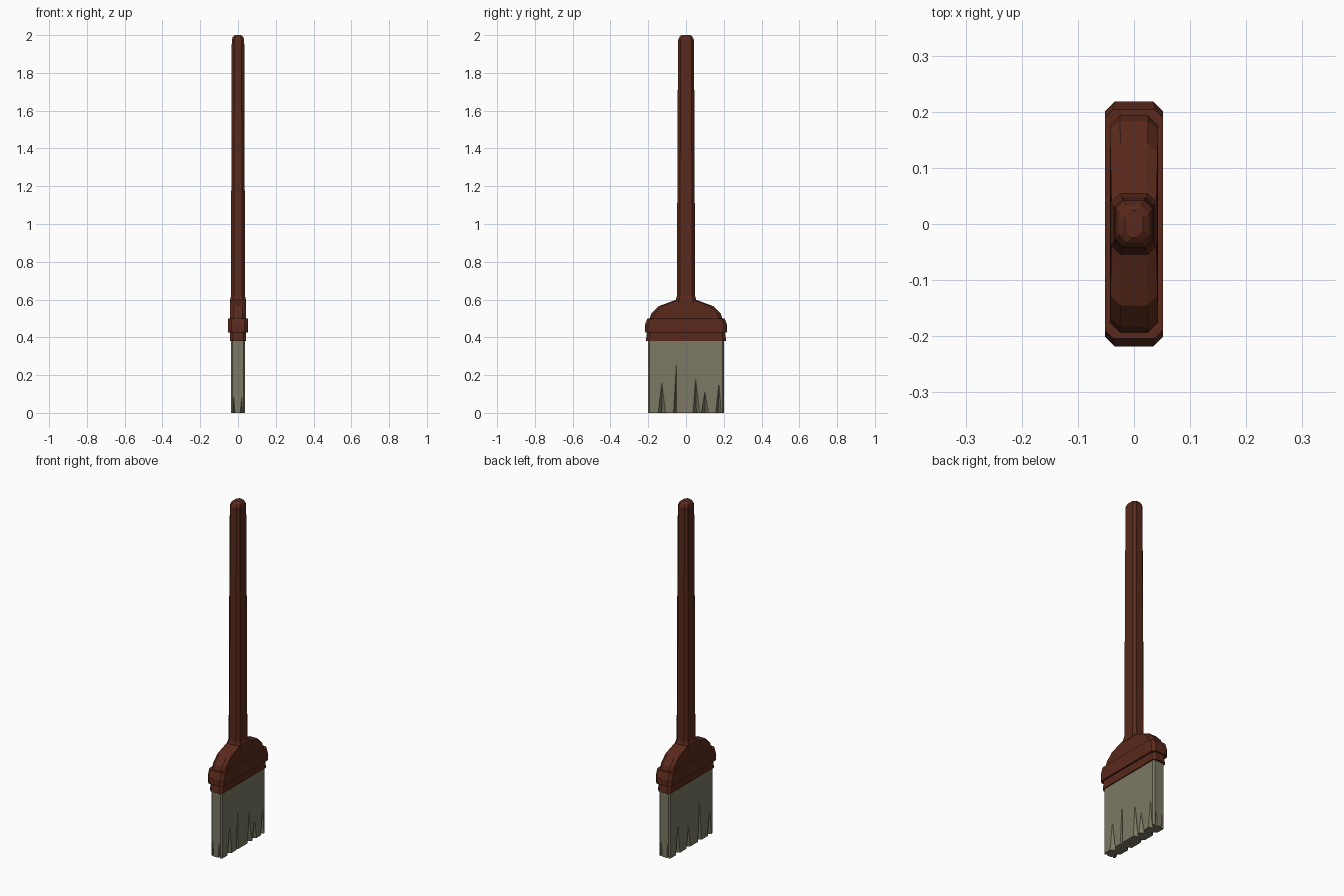
import bpy, bmesh

if "Cube" in bpy.data.objects:
    bpy.data.objects.remove(bpy.data.objects["Cube"])


def material(name, rgb):
    m = bpy.data.materials.new(name)
    m.diffuse_color = (*rgb, 1)
    m.use_nodes = True
    m.node_tree.nodes["Principled BSDF"].inputs["Base Color"].default_value = m.diffuse_color
    return m


wood = material("dark_red_wood", (0.10, 0.022, 0.011))
straw = material("straw", (0.20, 0.19, 0.125))


def make_object(name, bm, mat):
    bmesh.ops.recalc_face_normals(bm, faces=bm.faces)
    mesh = bpy.data.meshes.new(name)
    bm.to_mesh(mesh)
    bm.free()
    mesh.materials.append(mat)
    obj = bpy.data.objects.new(name, mesh)
    bpy.context.collection.objects.link(obj)
    return obj


def loft(name, rings, mat):
    """Stack of chamfered rectangles: (z, half x, half y, chamfer)."""
    bm = bmesh.new()
    loops = []
    for z, x, y, c in rings:
        pts = [(x, c - y), (x, y - c), (x - c, y), (c - x, y),
               (-x, y - c), (-x, c - y), (c - x, -y), (x - c, -y)]
        loops.append([bm.verts.new((px, py, z)) for px, py in pts])
    for a, b in zip(loops, loops[1:]):
        for i in range(8):
            j = (i + 1) % 8
            bm.faces.new((a[i], a[j], b[j], b[i]))
    bm.faces.new(loops[0][::-1])
    bm.faces.new(loops[-1])
    return make_object(name, bm, mat)


# Handle with a bevelled tip
loft("handle", [(0.585, 0.043, 0.056, 0.018), (0.60, 0.042, 0.054, 0.017),
                (0.62, 0.037, 0.048, 0.015), (1.50, 0.035, 0.045, 0.015),
                (1.975, 0.033, 0.042, 0.014), (1.992, 0.027, 0.033, 0.014),
                (2.0, 0.016, 0.024, 0.012)], wood)

# Shouldered head
loft("head", [(0.38, 0.042, 0.213, 0.016), (0.425, 0.042, 0.207, 0.016),
              (0.50, 0.043, 0.193, 0.018), (0.525, 0.043, 0.184, 0.018),
              (0.565, 0.042, 0.145, 0.018), (0.585, 0.041, 0.09, 0.018),
              (0.60, 0.040, 0.050, 0.016)], wood)

# Raised band round the head
loft("head_band", [(0.425, 0.052, 0.218, 0.017), (0.465, 0.052, 0.218, 0.017),
                   (0.50, 0.052, 0.204, 0.015)], wood)

# Bristle block
bristles = loft("bristles", [(0.0, 0.036, 0.20, 0.008),
                             (0.39, 0.036, 0.20, 0.008)], straw)

# Tapering splits cut into each face: (centre, half width, height, apex shift)
HX, HY = 0.036, 0.20
right = [(-0.128, 0.024, 0.165, 0.0), (-0.058, 0.010, 0.28, 0.008),
         (0.055, 0.021, 0.195, -0.005), (0.10, 0.024, 0.11, 0.0),
         (0.172, 0.018, 0.165, 0.003)]
left = [(0.125, 0.023, 0.19, 0.0), (0.03, 0.020, 0.13, 0.0),
        (-0.075, 0.019, 0.27, 0.004), (-0.165, 0.020, 0.15, 0.0)]
ends = [(-0.022, 0.008, 0.09, 0.0), (0.018, 0.009, 0.08, 0.002)]

cuts = bmesh.new()


def add_splits(items, half, depth, side, along_y):
    for c, w, h, shift in items:
        out, inner = side * (half + 0.004), side * (half - depth)
        pts = [(out, c - w, -0.01), (out, c + w, -0.01),
               (inner, c, -0.01), (out, c + shift, h + 0.02)]
        v = [cuts.verts.new((a, b, z) if along_y else (b, a, z)) for a, b, z in pts]
        for f in ((0, 1, 2), (0, 1, 3), (1, 2, 3), (2, 0, 3)):
            cuts.faces.new([v[i] for i in f])


add_splits(right, HX, 0.026, 1, True)
add_splits(left, HX, 0.026, -1, True)
for s in (1, -1):
    add_splits(ends, HY, 0.02, s, False)

cutter = make_object("split_cutter", cuts, straw)
cutter.hide_render = True
mod = bristles.modifiers.new("splits", 'BOOLEAN')
mod.operation = 'DIFFERENCE'
mod.solver = 'EXACT'
mod.use_self = True
mod.object = cutter
bpy.context.view_layer.objects.active = bristles
bristles.select_set(True)
bpy.ops.object.modifier_apply(modifier=mod.name)
bpy.data.objects.remove(cutter)
